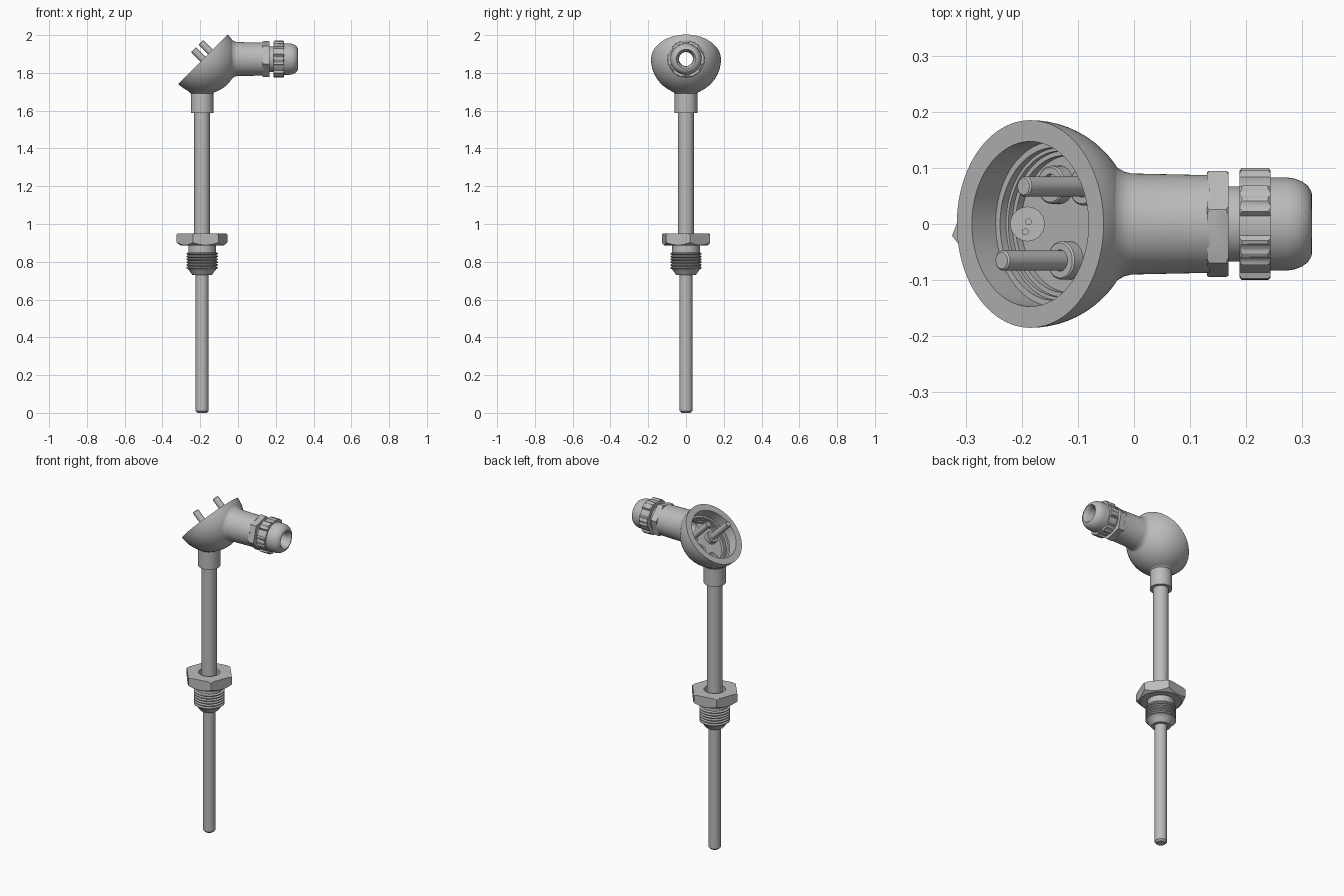
import bpy, bmesh
from math import sin, cos, pi, radians, sqrt
from mathutils import Vector

if "Cube" in bpy.data.objects:
    bpy.data.objects.remove(bpy.data.objects["Cube"])

metal = bpy.data.materials.new("grey_metal")
metal.use_nodes = True
grey = (0.5, 0.5, 0.5, 1)
metal.diffuse_color = grey
metal.node_tree.nodes["Principled BSDF"].inputs["Base Color"].default_value = grey

UP = Vector((0, 0, 1))
RIGHT = Vector((1, 0, 0))
STEM_X = -0.19
STEM = Vector((STEM_X, 0, 0))
RIM = Vector((-0.185, 0, 1.872))           # centre of the open rim
OUT = Vector((-1, 0, 1)).normalized()      # direction the bowl opens
ACROSS = Vector((1, 0, 1)).normalized()    # up along the rim plane
GLAND = Vector((0, 0, 1.873))


def finish(name, bm, origin, axis, angle=35):
    bmesh.ops.recalc_face_normals(bm, faces=bm.faces)
    mesh = bpy.data.meshes.new(name)
    bm.to_mesh(mesh)
    bm.free()
    mesh.materials.append(metal)
    ob = bpy.data.objects.new(name, mesh)
    bpy.context.collection.objects.link(ob)
    ob.matrix_world = axis.to_track_quat('Z', 'Y').to_matrix().to_4x4()
    ob.location = origin
    smooth(ob, angle)
    return ob


def select(ob):
    bpy.ops.object.select_all(action='DESELECT')
    ob.select_set(True)
    bpy.context.view_layer.objects.active = ob


def smooth(ob, angle=35):
    select(ob)
    bpy.ops.object.shade_smooth_by_angle(angle=radians(angle))


def lathe(name, profile, origin, axis, closed=False, segs=64):
    """Spin (radius, height) points around an axis."""
    bm = bmesh.new()
    verts = [bm.verts.new((r, 0, h)) for r, h in profile]
    edges = [bm.edges.new(pair) for pair in zip(verts, verts[1:])]
    if closed:
        edges.append(bm.edges.new((verts[-1], verts[0])))
    bmesh.ops.spin(bm, geom=verts + edges, cent=(0, 0, 0), axis=(0, 0, 1),
                   angle=2 * pi, steps=segs, use_merge=True)
    bmesh.ops.remove_doubles(bm, verts=bm.verts, dist=1e-5)
    return finish(name, bm, origin, axis)


def rod(name, r, low, high, origin, axis, bevel=0.0):
    return lathe(name, [(0, low), (r - bevel, low), (r, low + bevel),
                        (r, high - bevel), (r - bevel, high), (0, high)]
                 if bevel else [(0, low), (r, low), (r, high), (0, high)],
                 origin, axis, segs=48)


def prism(name, outline, low, high, origin, axis):
    bm = bmesh.new()
    face = bm.faces.new([bm.verts.new((x, y, low)) for x, y in outline])
    ext = bmesh.ops.extrude_face_region(bm, geom=[face])
    top = [v for v in ext["geom"] if isinstance(v, bmesh.types.BMVert)]
    bmesh.ops.translate(bm, verts=top, vec=(0, 0, high - low))
    return finish(name, bm, origin, axis)


def combine(ob, tool, operation):
    bpy.context.view_layer.update()
    mod = ob.modifiers.new("cut", 'BOOLEAN')
    mod.operation, mod.solver, mod.object = operation, 'EXACT', tool
    select(ob)
    bpy.ops.object.modifier_apply(modifier=mod.name)
    bpy.data.objects.remove(tool)
    smooth(ob, 30)


def hexagon(r, turn):
    return [(r * cos(radians(turn + 60 * i)), r * sin(radians(turn + 60 * i)))
            for i in range(6)]


# Lower probe and upper stem
rod("probe_tip", 0.034, 0, 0.75, STEM, UP, bevel=0.01)
rod("upper_stem", 0.042, 0.88, 1.6, STEM, UP)

# Hexagonal mounting nut with a recess around the stem
nut = lathe("mounting_nut", [(0, .885), (.112, .885), (.14, .905), (.14, .942), (.128, .95),
                             (.058, .95), (.058, .91), (0, .91)], STEM, UP)
hex_turn = 39 if abs((UP.to_track_quat('Z', 'Y') @ RIGHT).x - 1) < 0.01 else -51
combine(nut, prism("nut_tool", hexagon(0.136, hex_turn), 0.8, 1.0, STEM, UP), 'INTERSECT')

# Threaded shank
thread = [(0, .89), (.073, .89), (.073, .85)]
turns = 6
pitch = 0.09 / turns
for i in range(turns):
    z = 0.85 - i * pitch
    thread += [(.083, z - pitch * .3), (.083, z - pitch * .6), (.074, z - pitch)]
thread += [(.066, .75), (.052, .73), (0, .73)]
lathe("threaded_shank", thread, STEM, UP)

# Open hemispherical head with a stepped interior
R = 0.185
outer = [(R * cos(i * pi / 48), -R * sin(i * pi / 48)) for i in range(25)]
outer[-1] = (0, -R)
inner = [(0, -.1), (.122, -.1), (.122, -.085), (.13, -.085), (.13, -.075),
         (.136, -.075), (.136, -.06), (.147, -.06), (.147, 0)]
head = lathe("head_bowl", outer + inner, RIM, OUT, closed=True, segs=96)
combine(head, rod("wire_bore", 0.03, 1.68, 1.8, STEM, UP), 'DIFFERENCE')
combine(head, rod("cable_bore", 0.038, -0.12, 0.05, GLAND, RIGHT), 'DIFFERENCE')

# Neck below the head, closed under the wire bore
lathe("head_neck", [(0, 1.587), (.06, 1.587), (.06, 1.692), (.066, 1.698),
                    (.078, 1.704), (0, 1.704)], STEM, UP)
for dx, dy in ((-.004, -.014), (.002, .004)):
    rod("wire_end", 0.006, 1.70, 1.712, STEM + Vector((dx, dy, 0)), UP)

# Terminals: bosses on the floor, two of them carrying tall pins
for v, y, pinned in ((.055, .067, True), (0, -.065, True), (-.025, .07, False)):
    base = RIM + ACROSS * v + Vector((0, y, 0))
    boss = [(0, -.11), (.034, -.11), (.034, -.078), (.031, -.075), (.019, -.075),
            (.019, -.085), (0, -.085)]
    lathe("terminal_boss", boss, base, OUT, segs=40)
    if pinned:
        rod("terminal_pin", 0.018, -0.1, 0.072, base, OUT, bevel=0.003)

# Side conduit with a flared root
lathe("cable_conduit", [(.037, -.04), (.112, -.04), (.1, -.029), (.093, -.017), (.09, -.004),
                        (.087, .135), (.037, .135)], GLAND, RIGHT, closed=True)

# Hexagonal collar of the cable gland
collar = lathe("gland_collar", [(.037, .13), (.094, .13), (.098, .134), (.098, .164),
                                (.094, .168), (.037, .168)], GLAND, RIGHT, closed=True)
combine(collar, prism("collar_tool", hexagon(0.098, 15), .1, .2, GLAND, RIGHT), 'INTERSECT')

# Gland body: narrow throat, rounded cap and countersunk opening
lathe("gland_body", [(.037, .12), (.067, .12), (.067, .2), (.083, .2), (.083, .272),
                     (.081, .286), (.076, .299), (.068, .31), (.057, .3165), (.052, .317),
                     (.038, .295)], GLAND, RIGHT, closed=True)

# Clamping nut with ribbed corners
outline = []
steps = 96
for i in range(steps):
    a = 360 * i / steps
    off = abs((a + 30) % 60 - 30)
    r = (0.1 if i % 4 < 2 else 0.096) if off < 17 else 0.09
    outline.append((r * cos(radians(a + 2)), r * sin(radians(a + 2))))
clamp = lathe("clamping_nut", [(.06, .188), (.095, .188), (.101, .193), (.101, .238),
                               (.096, .243), (.06, .243)], GLAND, RIGHT, closed=True)
combine(clamp, prism("clamp_tool", outline, .15, .28, GLAND, RIGHT), 'INTERSECT')
